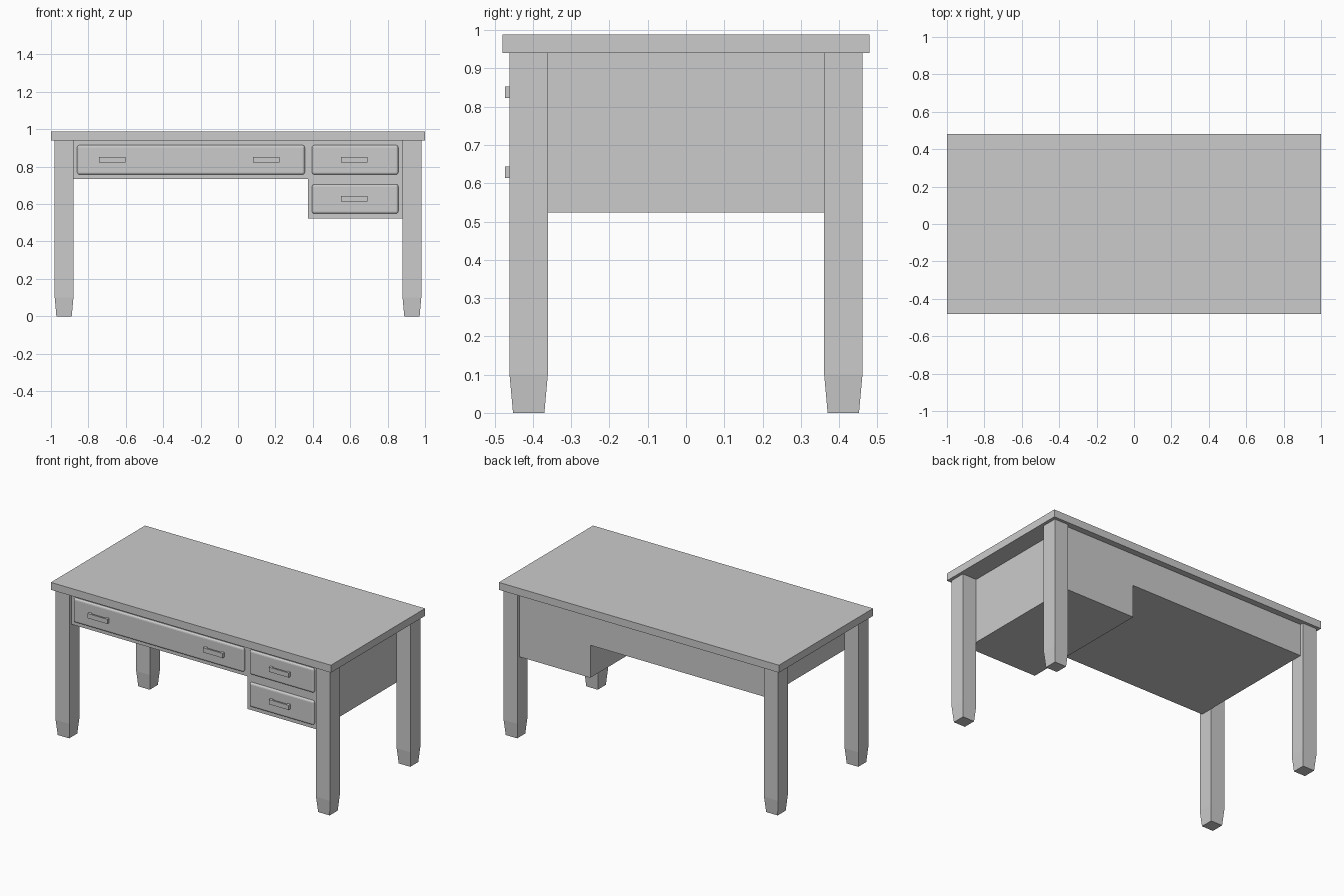
import bpy, bmesh

if "Cube" in bpy.data.objects:
    bpy.data.objects.remove(bpy.data.objects["Cube"])


def make_object(name, bm):
    bmesh.ops.recalc_face_normals(bm, faces=bm.faces)
    mesh = bpy.data.meshes.new(name)
    bm.to_mesh(mesh)
    bm.free()
    ob = bpy.data.objects.new(name, mesh)
    bpy.context.collection.objects.link(ob)
    return ob


def extrude(name, points, direction):
    """Prism from a flat outline."""
    bm = bmesh.new()
    face = bm.faces.new([bm.verts.new(p) for p in points])
    new = bmesh.ops.extrude_face_region(bm, geom=[face])["geom"]
    bmesh.ops.translate(bm, vec=direction,
                        verts=[v for v in new if isinstance(v, bmesh.types.BMVert)])
    # extrude_face_region removes the source face only when enclosed: keep it closed
    bmesh.ops.holes_fill(bm, edges=bm.edges)
    return make_object(name, bm)


def box(name, x0, x1, y0, y1, z0, z1):
    return extrude(name, [(x0, y0, z0), (x1, y0, z0), (x1, y1, z0), (x0, y1, z0)],
                   (0, 0, z1 - z0))


def leg(name, cx, cy):
    """Square post with a short tapered foot."""
    bm = bmesh.new()
    rings = []
    for z, h in ((0, 0.041), (0.1, 0.05), (0.94, 0.05)):
        rings.append([bm.verts.new((cx + sx * h, cy + sy * h, z))
                      for sx, sy in ((-1, -1), (1, -1), (1, 1), (-1, 1))])
    for a, b in zip(rings, rings[1:]):
        for i in range(4):
            j = (i + 1) % 4
            bm.faces.new((a[i], a[j], b[j], b[i]))
    bm.faces.new(rings[0])
    bm.faces.new(rings[-1])
    return make_object(name, bm)


def drawer(name, x0, x1, z0, z1):
    """Raised drawer front with a soft edge."""
    ob = box(name, x0, x1, FRONT - 0.014, FRONT + 0.01, z0, z1)
    mod = ob.modifiers.new("soft edge", "BEVEL")
    mod.width = 0.012
    mod.segments = 3
    return ob


def handle(name, cx, cz):
    """Bridge-shaped pull, open behind the bar."""
    w, y0, y1, t = 0.071, -0.473, FRONT - 0.01, 0.01
    pts = [(-w, y1), (-w, y0), (w, y0), (w, y1),
           (w - 0.02, y1), (w - 0.02, y0 + t), (-w + 0.02, y0 + t), (-w + 0.02, y1)]
    return extrude(name, [(cx + x, y, cz - 0.015) for x, y in pts], (0, 0, 0.03))


FRONT, BACK = -0.44, 0.44

# Desk top
box("desk_top", -1, 1, -0.48, 0.48, 0.94, 0.988)

# Legs
for sx, side in ((-1, "left"), (1, "right")):
    for sy, end in ((-1, "front"), (1, "back")):
        leg(f"{end}_{side}_leg", sx * 0.93, sy * 0.411)

# Body: wide drawer case with a deeper pedestal on the right
outline = [(-0.88, 0.94), (-0.88, 0.734), (0.375, 0.734),
           (0.375, 0.524), (0.88, 0.524), (0.88, 0.94)]
extrude("drawer_case", [(x, FRONT, z) for x, z in outline], (0, BACK - FRONT, 0))

# Drawer fronts
drawer("wide_drawer", -0.86, 0.357, 0.758, 0.915)
drawer("upper_drawer", 0.396, 0.857, 0.758, 0.915)
drawer("lower_drawer", 0.396, 0.857, 0.549, 0.706)

# Handles
for i, (x, z) in enumerate(((-0.673, 0.838), (0.151, 0.838), (0.622, 0.838), (0.622, 0.629))):
    handle(f"drawer_handle_{i + 1}", x, z)
